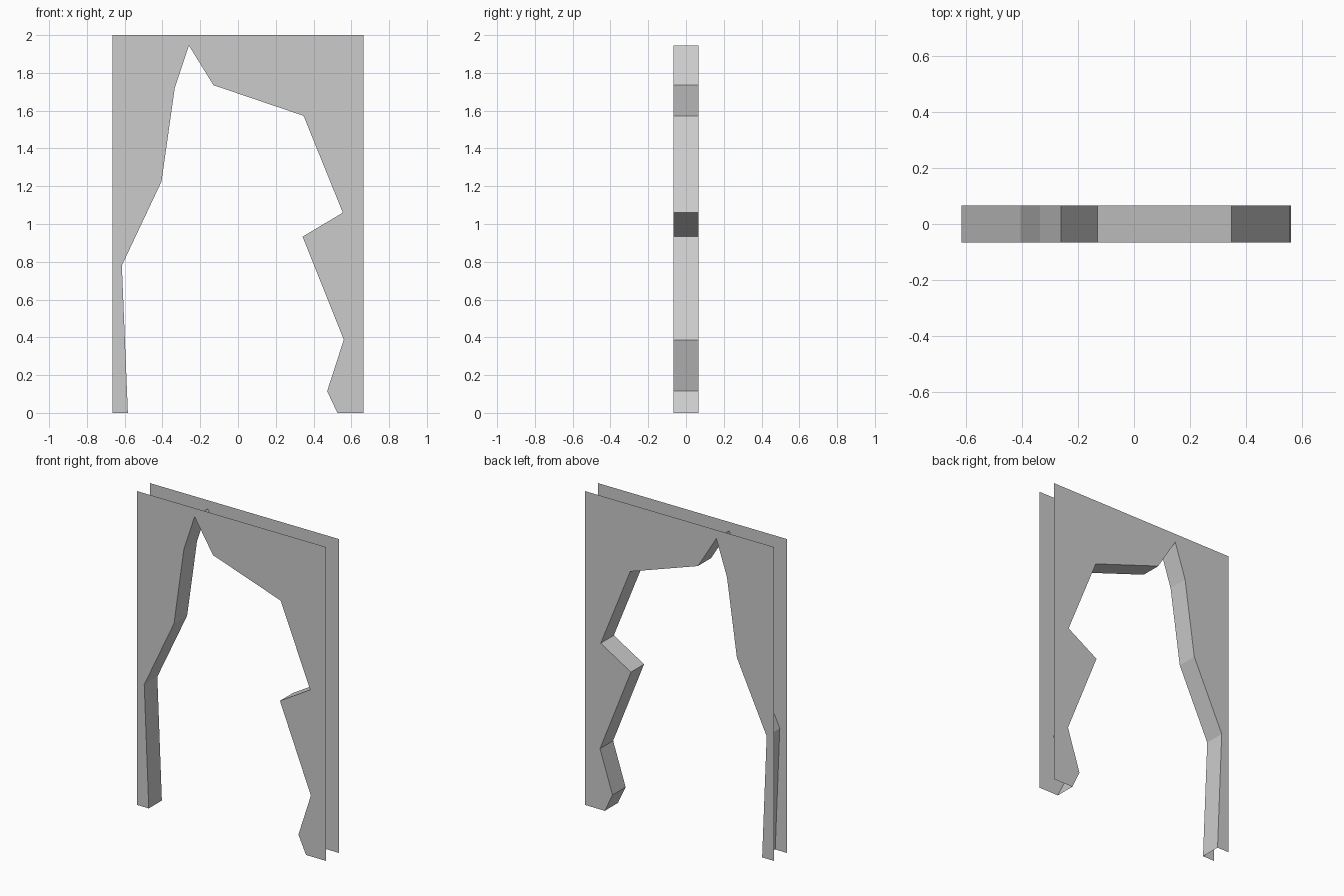
import bpy
import bmesh

if "Cube" in bpy.data.objects:
    bpy.data.objects.remove(bpy.data.objects["Cube"])

HALF_W, HALF_D, HEIGHT = 0.665, 0.066, 2.0

# Jagged outline of the opening (x, z), from left foot over the top to right foot
OPENING = [(-0.583, 0), (-0.615, 0.78), (-0.405, 1.225), (-0.335, 1.72),
           (-0.26, 1.945), (-0.13, 1.735), (0.347, 1.573), (0.555, 1.06),
           (0.342, 0.933), (0.56, 0.387), (0.472, 0.115), (0.526, 0)]
# Straight outer outline, from right foot back to left foot
OUTER = [(HALF_W, 0), (HALF_W, HEIGHT), (-HALF_W, HEIGHT), (-HALF_W, 0)]

bm = bmesh.new()


def outline(y):
    return [bm.verts.new((x, y, z)) for x, z in OPENING + OUTER]


# Front and back wall skins
front, back = outline(-HALF_D), outline(HALF_D)
bm.faces.new(front)
bm.faces.new(back[::-1])

# Broken inner edge joining the skins; outer sides, top and feet stay open
for i in range(len(OPENING) - 1):
    bm.faces.new((front[i + 1], front[i], back[i], back[i + 1]))

bm.normal_update()
bmesh.ops.triangulate(bm, faces=[f for f in bm.faces if len(f.verts) > 4])

mesh = bpy.data.meshes.new("broken_wall")
bm.to_mesh(mesh)
bm.free()
wall = bpy.data.objects.new("broken_wall", mesh)
bpy.context.collection.objects.link(wall)
